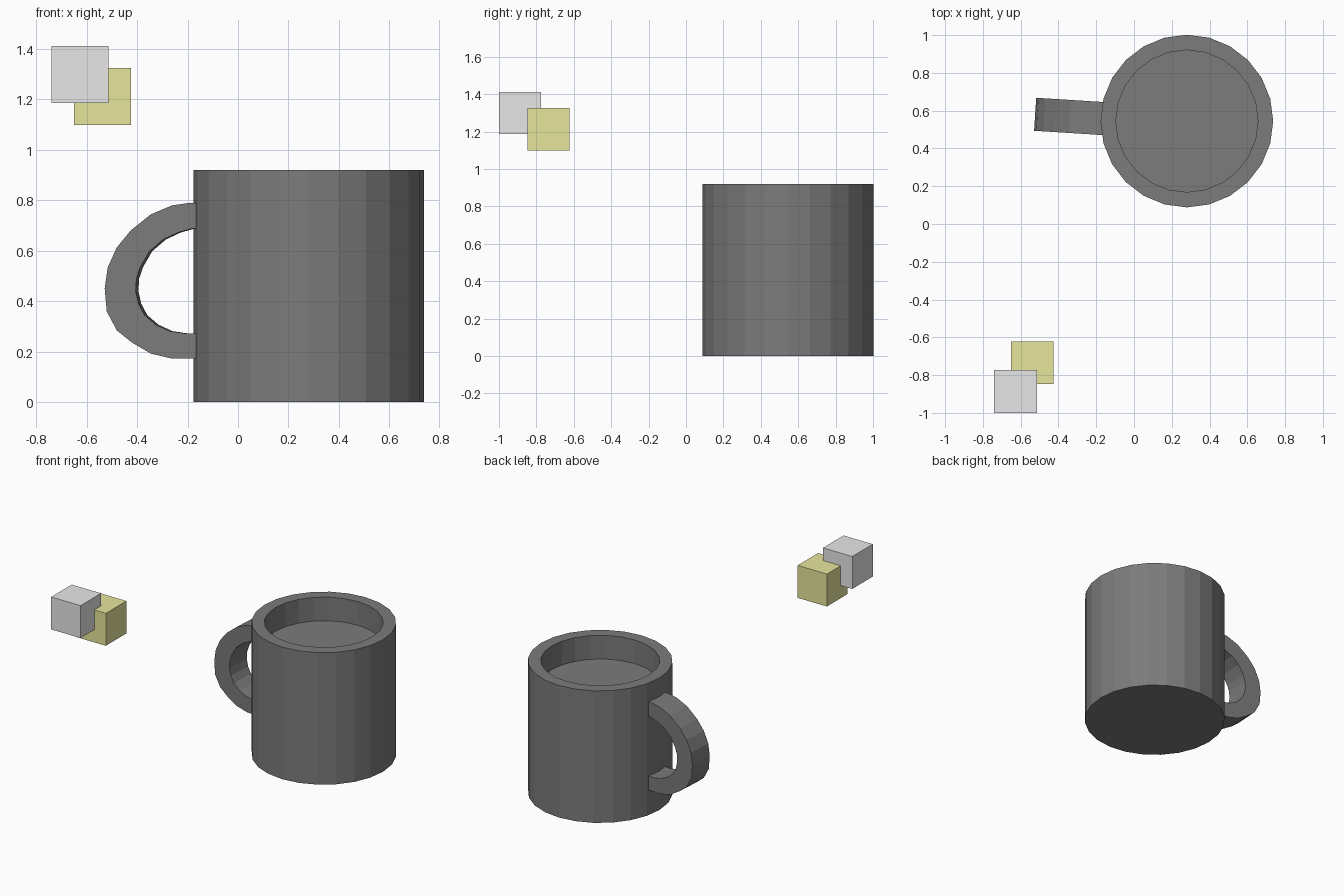
import bpy
import bmesh
import math
from mathutils import Matrix, Vector

default_cube = bpy.data.objects.get("Cube")
if default_cube:
    bpy.data.objects.remove(default_cube, do_unlink=True)


def make_material(name, colour):
    material = bpy.data.materials.new(name)
    material.use_nodes = True
    material.diffuse_color = (*colour, 1)
    shader = material.node_tree.nodes["Principled BSDF"]
    shader.inputs["Base Color"].default_value = (*colour, 1)
    return material


def finish(name, bm, material, location):
    """Turn a bmesh into a flat-shaded object with one material."""
    bmesh.ops.recalc_face_normals(bm, faces=bm.faces)
    mesh = bpy.data.meshes.new(name)
    bm.to_mesh(mesh)
    bm.free()
    mesh.materials.append(material)
    part = bpy.data.objects.new(name, mesh)
    part.location = location
    bpy.context.collection.objects.link(part)
    return part


def make_cup(name, profile, sides, material, location):
    """Spin a radius/height profile around the vertical axis."""
    bm = bmesh.new()
    verts = [bm.verts.new((radius, 0, height)) for radius, height in profile]
    edges = [bm.edges.new(pair) for pair in zip(verts, verts[1:])]
    bmesh.ops.spin(bm, geom=verts + edges, cent=(0, 0, 0), axis=(0, 0, 1),
                   angle=math.tau, steps=sides, use_merge=True)
    bmesh.ops.remove_doubles(bm, verts=bm.verts, dist=0.0005)
    return finish(name, bm, material, location)


def make_handle(name, outer, inner, width, turn, material, location):
    """Bridge two side-view arcs into a band of rectangular section."""
    bm = bmesh.new()
    rings = []
    for (ox, oz), (ix, iz) in zip(outer, inner):
        corners = [(ox, -width / 2, oz), (ox, width / 2, oz),
                   (ix, width / 2, iz), (ix, -width / 2, iz)]
        rings.append([bm.verts.new(Vector(c)) for c in corners])
    for a, b in zip(rings, rings[1:]):
        for i in range(len(a)):
            j = (i + 1) % len(a)
            bm.faces.new((a[i], a[j], b[j], b[i]))
    bm.faces.new(rings[0])
    bm.faces.new(rings[-1])
    bm.transform(Matrix.Rotation(math.radians(turn), 4, "Z"))
    return finish(name, bm, material, location)


def make_block(name, size, material, location):
    bm = bmesh.new()
    bmesh.ops.create_cube(bm, size=size)
    return finish(name, bm, material, location)


dark_grey = make_material("dark grey", (0.2, 0.2, 0.2))
light_grey = make_material("light grey", (0.8, 0.8, 0.8))
olive = make_material("olive yellow", (0.8, 0.79, 0.335))

# Mug with a thick rim and a shallow recessed surface
cup_radius, cup_height = 0.457, 0.92
bore, surface = 0.376, 0.755
cup_profile = [(0, 0), (cup_radius, 0), (cup_radius, cup_height),
               (bore, cup_height), (bore, surface), (0, surface)]
make_cup("mug_body", cup_profile, 24, dark_grey, (0.28, 0.545, 0))

# Slightly turned handle whose ends sink into the mug wall
outer_arc = [(0.06, 0.79), (-0.01, 0.79), (-0.08, 0.78), (-0.165, 0.744),
             (-0.245, 0.68), (-0.3, 0.613), (-0.336, 0.534), (-0.348, 0.45),
             (-0.34, 0.359), (-0.3, 0.284), (-0.24, 0.236), (-0.165, 0.192),
             (-0.085, 0.173), (0.06, 0.173)]
inner_arc = [(0.06, 0.692), (0, 0.688), (-0.055, 0.673), (-0.115, 0.645),
             (-0.17, 0.598), (-0.206, 0.536), (-0.222, 0.49), (-0.225, 0.44),
             (-0.214, 0.39), (-0.19, 0.345), (-0.146, 0.307), (-0.09, 0.281),
             (-0.03, 0.272), (0.06, 0.272)]
make_handle("mug_handle", outer_arc, inner_arc, 0.175, -3.6,
            dark_grey, (-0.176, 0.559, 0))

# Two overlapping floating blocks
block_size = 0.226
make_block("grey_block", block_size, light_grey, (-0.627, -0.887, 1.3))
make_block("olive_block", block_size, olive, (-0.538, -0.735, 1.212))
